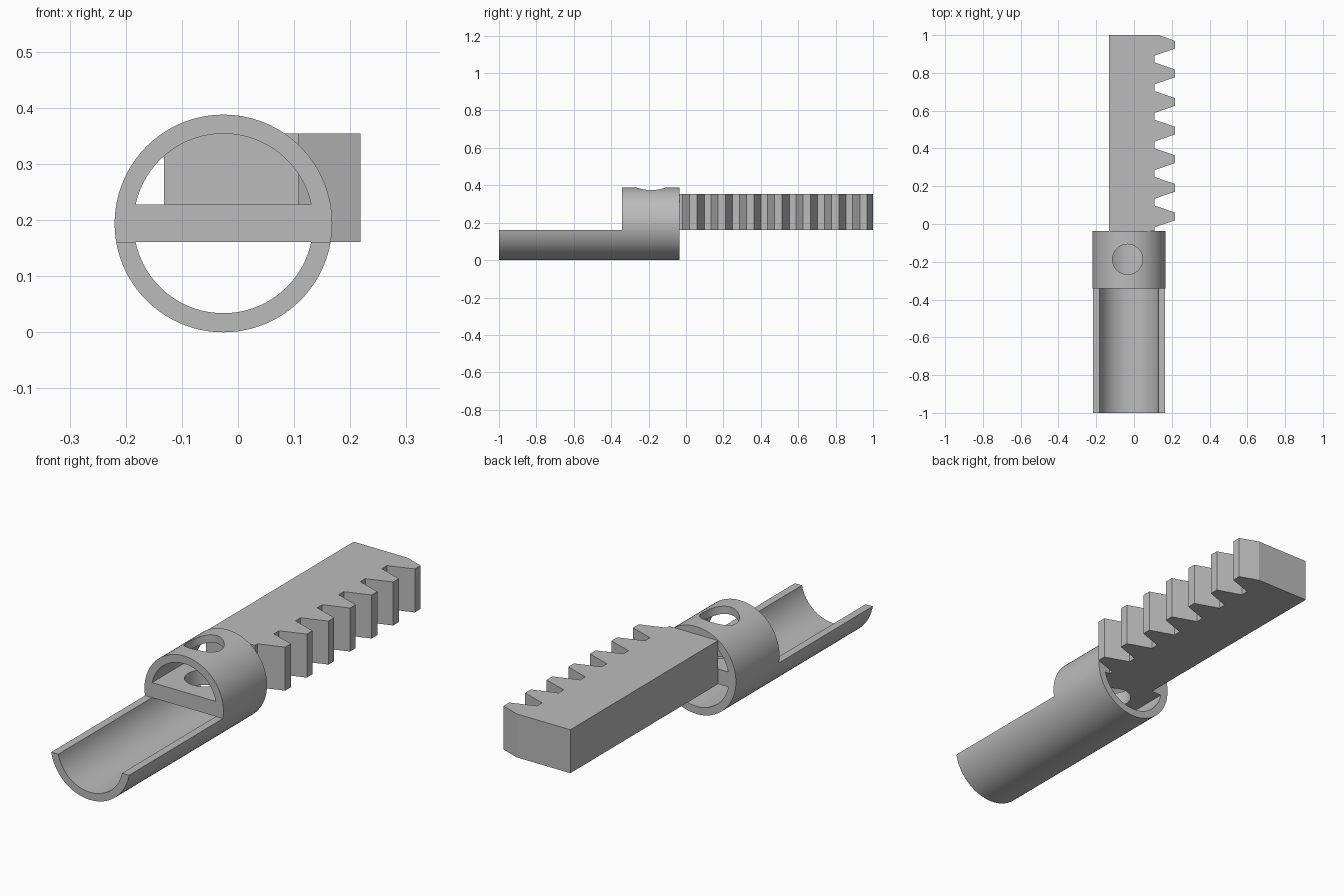
import bpy, bmesh, math
from mathutils import Vector

cube = bpy.data.objects.get("Cube")
if cube:
    bpy.data.objects.remove(cube, do_unlink=True)

grey = bpy.data.materials.new("plain grey")
grey.use_nodes = True
colour = (0.5, 0.5, 0.5, 1)
grey.diffuse_color = colour
grey.node_tree.nodes["Principled BSDF"].inputs["Base Color"].default_value = colour

CX, CZ = -0.026, 0.194           # tube axis
R_OUT, R_IN = 0.194, 0.16        # tube radii
RIM, FLOOR = 0.161, 0.228        # underside and top of the cross plate
FRONT, COLLAR, JOINT, BACK = -1.0, -0.342, -0.036, 1.0


def prism(name, points, offset):
    """Extrude a closed outline of 3D points along an offset."""
    bm = bmesh.new()
    face = bm.faces.new([bm.verts.new(p) for p in points])
    ext = bmesh.ops.extrude_face_region(bm, geom=[face])
    verts = [g for g in ext["geom"] if isinstance(g, bmesh.types.BMVert)]
    bmesh.ops.translate(bm, verts=verts, vec=Vector(offset))
    bmesh.ops.recalc_face_normals(bm, faces=bm.faces)
    mesh = bpy.data.meshes.new(name)
    bm.to_mesh(mesh)
    bm.free()
    mesh.materials.append(grey)
    obj = bpy.data.objects.new(name, mesh)
    bpy.context.collection.objects.link(obj)
    return obj


def arc(radius, level, y, above, steps=40):
    """Part of a circle round the tube axis, on one side of a level."""
    a = math.asin((level - CZ) / radius)
    start, end = (a, math.pi - a) if above else (math.pi - a, 2 * math.pi + a)
    angles = [start + (end - start) * i / steps for i in range(steps + 1)]
    return [(CX + radius * math.cos(t), y, CZ + radius * math.sin(t)) for t in angles]


def activate(obj):
    bpy.ops.object.select_all(action="DESELECT")
    obj.select_set(True)
    bpy.context.view_layer.objects.active = obj


def cut(obj, cutter):
    cutter.hide_render = True
    mod = obj.modifiers.new("cut", "BOOLEAN")
    mod.operation, mod.solver, mod.object = "DIFFERENCE", "EXACT", cutter
    activate(obj)
    bpy.ops.object.modifier_apply(modifier=mod.name)
    bpy.data.objects.remove(cutter, do_unlink=True)


# Open trough, running the whole length of the tube
outline = arc(R_OUT, RIM, FRONT, False) + arc(R_IN, RIM, FRONT, False)[::-1]
trough = prism("trough", outline, (0, JOINT - FRONT, 0))

# Collar with its cross plate, arched opening and round hole
collar = prism("collar", arc(R_OUT, RIM, COLLAR, True), (0, JOINT - COLLAR, 0))
cut(collar, prism("arch_cutter", arc(R_IN, FLOOR, COLLAR - 0.1, True),
                  (0, JOINT - COLLAR + 0.2, 0)))
ring = [2 * math.pi * i / 48 for i in range(48)]
hole = [(-0.034 + 0.08 * math.cos(t), -0.187 + 0.08 * math.sin(t), 0.1) for t in ring]
cut(collar, prism("hole_cutter", hole, (0, 0, 0.5)))

# Toothed rack
LEFT, ROOT, TIP = -0.132, 0.108, 0.218
PITCH, HALF_TIP, HALF_ROOT = 0.1515, 0.02, 0.058
edge = [(LEFT, JOINT), (ROOT, JOINT)]
for i in range(7):
    y = 0.04 + PITCH * i
    edge += [(ROOT, y - HALF_ROOT), (TIP, y - HALF_TIP), (TIP, y + HALF_TIP)]
    if y + HALF_ROOT < BACK:
        edge.append((ROOT, y + HALF_ROOT))
edge += [(0.132, BACK), (LEFT, BACK)]
rack = prism("toothed_rack", [(x, y, RIM) for x, y in edge], (0, 0, 0.354 - RIM))

for obj in (trough, collar):
    activate(obj)
    bpy.ops.object.shade_smooth_by_angle(angle=math.radians(30))
